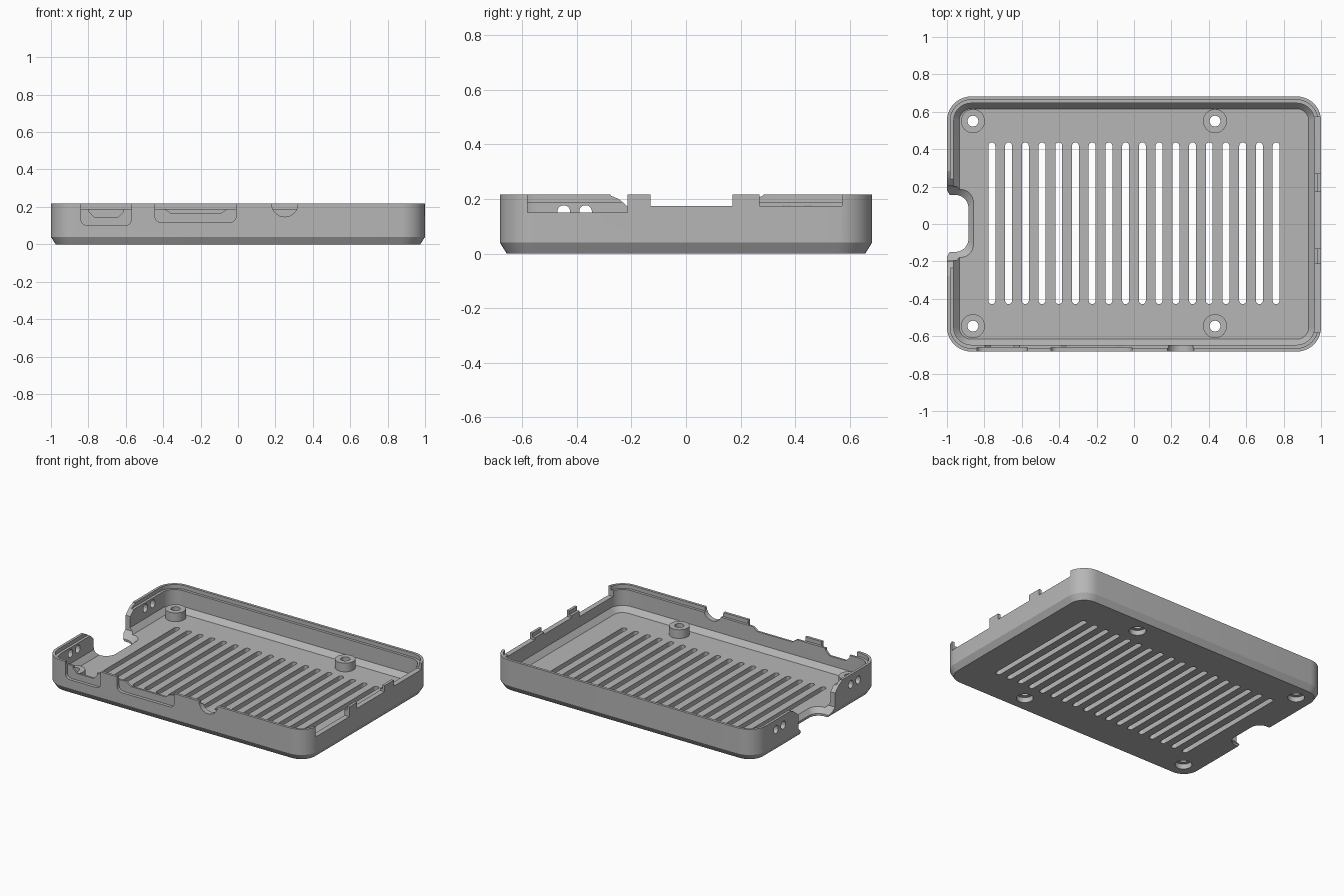
import bpy, bmesh, math
from mathutils import Vector

old = bpy.data.objects.get("Cube")
if old:
    bpy.data.objects.remove(old, do_unlink=True)

HX, HY, TOP, FLOOR, CORNER = 1.0, 0.682, 0.217, 0.045, 0.13

grey = bpy.data.materials.new("plain grey plastic")
grey.use_nodes = True
grey.diffuse_color = (0.47, 0.47, 0.47, 1)
grey.node_tree.nodes["Principled BSDF"].inputs["Base Color"].default_value = (0.47, 0.47, 0.47, 1)


def rounded(cx, cy, hx, hy, r, seg=10):
    """Outline of a rounded rectangle."""
    pts = []
    for q, (sx, sy) in enumerate([(1, 1), (-1, 1), (-1, -1), (1, -1)]):
        for i in range(seg + 1):
            a = (q + i / seg) * math.pi / 2
            pts.append((cx + sx * (hx - r) + r * math.cos(a),
                        cy + sy * (hy - r) + r * math.sin(a)))
    return pts


def circle(cx, cy, r, n=32):
    return [(cx + r * math.cos(2 * math.pi * i / n),
             cy + r * math.sin(2 * math.pi * i / n)) for i in range(n)]


def loft(name, rings, axis="z"):
    """Skin equal outlines placed at heights along an axis and cap both ends."""
    place = {"z": lambda a, b, h: (a, b, h),
             "y": lambda a, b, h: (a, h, b),
             "x": lambda a, b, h: (h, a, b)}[axis]
    bm = bmesh.new()
    loops = [[bm.verts.new(Vector(place(a, b, h))) for a, b in pts] for pts, h in rings]
    for low, high in zip(loops, loops[1:]):
        n = len(low)
        for i in range(n):
            j = (i + 1) % n
            bm.faces.new((low[i], low[j], high[j], high[i]))
    bm.faces.new(loops[0])
    bm.faces.new(loops[-1])
    bmesh.ops.remove_doubles(bm, verts=bm.verts, dist=1e-5)
    bmesh.ops.recalc_face_normals(bm, faces=bm.faces)
    mesh = bpy.data.meshes.new(name)
    bm.to_mesh(mesh)
    bm.free()
    mesh.materials.append(grey)
    obj = bpy.data.objects.new(name, mesh)
    bpy.context.collection.objects.link(obj)
    return obj


def prism(name, pts, lo, hi, axis="z"):
    return loft(name, [(pts, lo), (pts, hi)], axis)


def combine(target, tool, operation="DIFFERENCE"):
    mod = target.modifiers.new(tool.name, "BOOLEAN")
    mod.object, mod.operation, mod.solver = tool, operation, "EXACT"
    graph = bpy.context.evaluated_depsgraph_get()
    mesh = bpy.data.meshes.new_from_object(target.evaluated_get(graph))
    target.modifiers.clear()
    target.data = mesh
    bpy.data.objects.remove(tool, do_unlink=True)


def box(a0, a1, b0, b1):
    return [(a0, b0), (a1, b0), (a1, b1), (a0, b1)]


# Open tray: chamfered foot, stepped rim, inner wall, sloped floor edge
profile = [(0.025, 0), (0, 0.04), (0, TOP), (0.018, TOP), (0.018, 0.19),
           (0.036, 0.19), (0.036, 0.08), (0.066, FLOOR)]
tray = loft("case_tray", [(rounded(0, 0, HX - o, HY - o, CORNER - o), z) for o, z in profile])

# Mounting posts with screw holes and counterbores underneath
posts = [(x, y) for x in (-0.861, 0.433) for y in (-0.546, 0.55)]
for x, y in posts:
    combine(tray, prism("post", circle(x, y, 0.064), 0.03, 0.105), "UNION")
for x, y in posts:
    combine(tray, prism("screw_hole", circle(x, y, 0.029), -0.1, 0.2))
    combine(tray, prism("counterbore", circle(x, y, 0.053), -0.1, 0.035))

# Ventilation slots
for i in range(18):
    x = -0.76 + i * 1.52 / 17
    combine(tray, prism("vent", rounded(x, 0.004, 0.0185, 0.432, 0.018, 6), -0.1, 0.07))

# Card opening, flaring upward through floor and end wall
def card_ring(edge, half):
    return rounded((edge - 1.3) / 2, 0.003, (edge + 1.3) / 2, half, 0.07)

combine(tray, loft("card_opening", [
    (card_ring(-0.885, 0.152), -0.05), (card_ring(-0.885, 0.152), 0.015),
    (card_ring(-0.845, 0.197), 0.06), (card_ring(-0.845, 0.2), 0.155),
    (card_ring(-0.845, 0.225), 0.18), (card_ring(-0.845, 0.25), 0.2),
    (card_ring(-0.845, 0.28), 0.213), (card_ring(-0.845, 0.29), 0.3)]))

# Paired small holes in the card end wall
for side in (-1, 1):
    for y in (0.368, 0.448):
        combine(tray, prism("light_hole", rounded(side * y, 0.15, 0.023, 0.027, 0.022, 6),
                            -1.1, -0.93, "x"))

# Connector notches in the other end wall
for y0, y1, z in [(-0.58, -0.215, 0.15), (-0.13, 0.17, 0.175), (0.27, 0.572, 0.175)]:
    combine(tray, prism("end_notch", box(y0, y1, z, 0.3), 0.9, 1.1, "x"))

# Shallow outside recesses and port openings in the front wall
for x0, x1, z in [(-0.84, -0.57, 0.1), (-0.445, -0.01, 0.117)]:
    recess = rounded((x0 + x1) / 2, z + 0.15, (x1 - x0) / 2, 0.15, 0.035, 6)
    combine(tray, prism("port_recess", recess, -0.8, -HY + 0.022, "y"))
for x0, x1, z, cut in [(-0.797, -0.612, 0.145, 0.03), (-0.4, -0.05, 0.165, 0.043)]:
    port = [(x0, 0.3), (x0, z + 0.03), (x0 + cut, z), (x1 - cut, z), (x1, z + 0.03), (x1, 0.3)]
    combine(tray, prism("port_opening", port, -0.8, -0.6, "y"))
combine(tray, prism("round_port", circle(0.25, TOP, 0.07), -0.8, -0.6, "y"))

# Smooth rounded corners, crisp edges
bpy.ops.object.select_all(action="DESELECT")
tray.select_set(True)
bpy.context.view_layer.objects.active = tray
bpy.ops.object.shade_smooth_by_angle(angle=math.radians(25))
